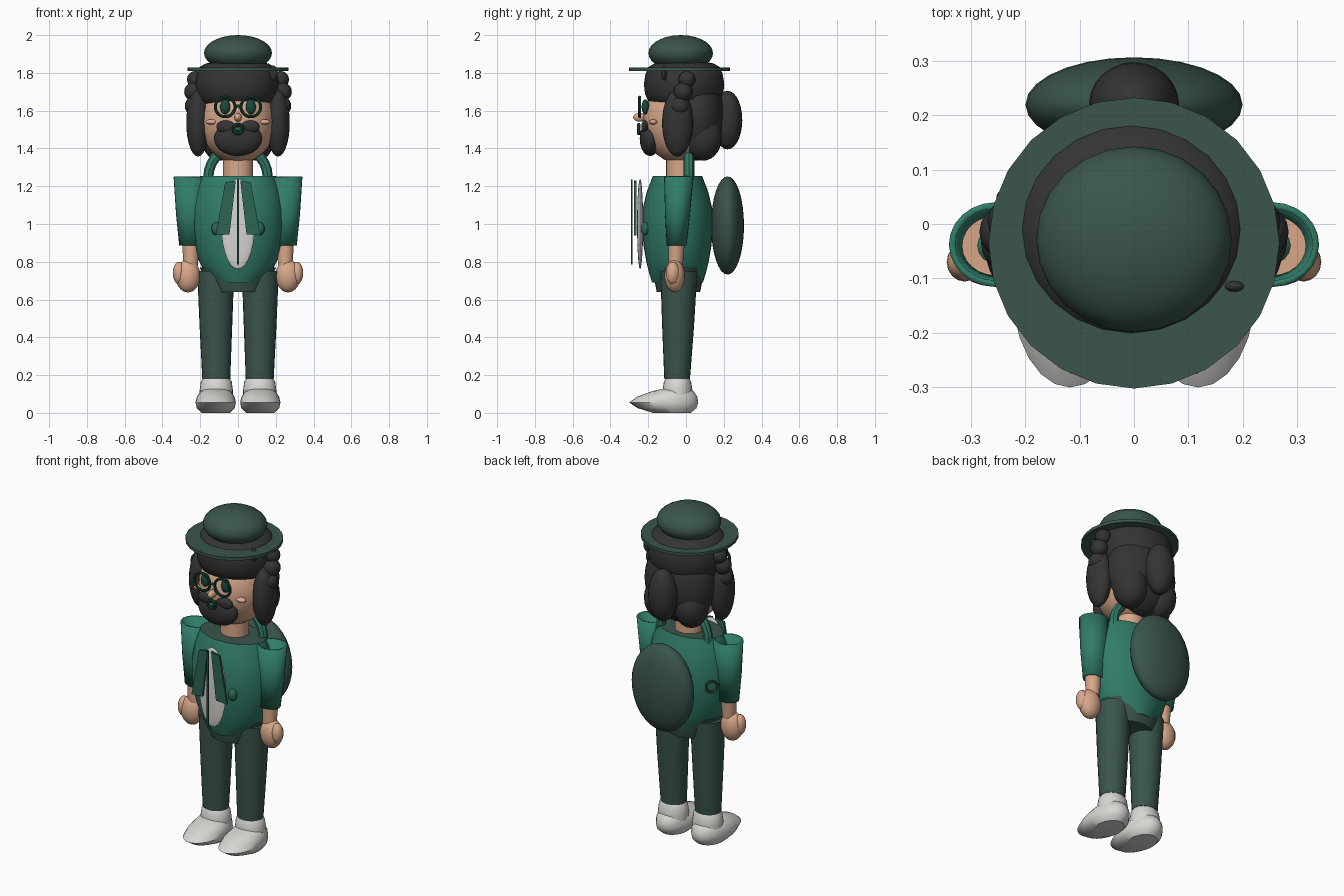
import bpy, bmesh, math
from mathutils import Vector

if "Cube" in bpy.data.objects:
    bpy.data.objects.remove(bpy.data.objects["Cube"])


def material(name, rgb):
    m = bpy.data.materials.new(name)
    m.use_nodes = True
    m.diffuse_color = (*rgb, 1)
    m.node_tree.nodes["Principled BSDF"].inputs["Base Color"].default_value = (*rgb, 1)
    return m


DARK = material("dark green", (0.042, 0.09, 0.07))
GREEN = material("jacket green", (0.03, 0.2, 0.14))
LAPEL = material("lapel green", (0.025, 0.13, 0.09))
TRIM = material("deep teal", (0.01, 0.065, 0.045))
HAIR = material("charcoal hair", (0.034, 0.034, 0.034))
SKIN = material("skin", (0.68, 0.39, 0.25))
CHEEK = material("cheek", (0.75, 0.38, 0.28))
WHITE = material("off white", (0.68, 0.67, 0.64))


def finish(ob, name, mat):
    ob.name = name
    ob.data.materials.append(mat)
    bpy.ops.object.select_all(action='DESELECT')
    ob.select_set(True)
    bpy.context.view_layer.objects.active = ob
    bpy.ops.object.shade_smooth_by_angle(angle=math.radians(40))
    return ob


def from_bmesh(bm, name, mat):
    bmesh.ops.recalc_face_normals(bm, faces=bm.faces)
    me = bpy.data.meshes.new(name)
    bm.to_mesh(me)
    bm.free()
    ob = bpy.data.objects.new(name, me)
    bpy.context.collection.objects.link(ob)
    return finish(ob, name, mat)


def ball(name, loc, size, mat, seg=24):
    bm = bmesh.new()
    bmesh.ops.create_uvsphere(bm, u_segments=seg, v_segments=seg // 2 + 2, radius=1)
    for v in bm.verts:
        v.co = Vector(a * b + c for a, b, c in zip(v.co, size, loc))
    return from_bmesh(bm, name, mat)


def loft(name, rings, mat, seg=24, top=True, bottom=True):
    """Skin of ellipses, each given as x, y, z, x radius, y radius."""
    bm = bmesh.new()
    loops = []
    for x, y, z, rx, ry in rings:
        loops.append([bm.verts.new((x + rx * math.cos(i * math.tau / seg),
                                    y + ry * math.sin(i * math.tau / seg), z))
                      for i in range(seg)])
    for a, b in zip(loops, loops[1:]):
        for i in range(seg):
            j = (i + 1) % seg
            bm.faces.new((a[i], a[j], b[j], b[i]))
    if bottom:
        bm.faces.new(loops[0])
    if top:
        bm.faces.new(loops[-1])
    return from_bmesh(bm, name, mat)


def plate(name, points, y, depth, mat):
    """Flat outline in x and z, given thickness along y."""
    bm = bmesh.new()
    face = bm.faces.new([bm.verts.new((x, y, z)) for x, z in points])
    new = bmesh.ops.extrude_face_region(bm, geom=[face])["geom"]
    for v in new:
        if isinstance(v, bmesh.types.BMVert):
            v.co.y += depth
    return from_bmesh(bm, name, mat)


def ring(name, loc, major, minor, mat, turn=0):
    bpy.ops.mesh.primitive_torus_add(location=loc, major_radius=major, minor_radius=minor,
                                     major_segments=28, minor_segments=8,
                                     rotation=(math.pi / 2, 0, turn))
    return finish(bpy.context.object, name, mat)


# Hat
ball("hat_crown", (0, -0.028, 1.905), (0.18, 0.171, 0.095), DARK)
loft("hat_brim", [(0, -0.035, z, 0.268, 0.268) for z in (1.81, 1.828)], DARK)

# Head and hair
ball("head", (0, -0.03, 1.54), (0.2, 0.2, 0.22), SKIN)
loft("neck", [(0, -0.03, 1.22, 0.08, 0.075), (0, -0.03, 1.4, 0.08, 0.075)], SKIN)
cap = [(1.62, 0.16), (1.65, 0.2), (1.69, 0.218), (1.74, 0.224), (1.79, 0.216),
       (1.83, 0.2), (1.85, 0.165), (1.863, 0.09)]
loft("hair_cap", [(-0.005, -0.01, z, r, r * 0.95) for z, r in cap], HAIR)
ball("hair_back", (0, 0.055, 1.575), (0.215, 0.15, 0.24), HAIR)
ball("hair_bun", (0, 0.22, 1.55), (0.083, 0.078, 0.155), HAIR)
ball("brim_curl", (0.185, -0.115, 1.8), (0.025, 0.014, 0.04), HAIR, 12)

# Beard, mouth and nose
ball("beard", (0, -0.19, 1.452), (0.127, 0.055, 0.092), HAIR)
ring("mouth", (0, -0.25, 1.503), 0.024, 0.009, TRIM)
ball("mouth_lip", (0, -0.25, 1.503), (0.02, 0.006, 0.012), LAPEL, 12)
ball("nose", (0, -0.245, 1.565), (0.02, 0.035, 0.023), SKIN, 16)
ball("glasses_bridge", (0, -0.245, 1.625), (0.02, 0.007, 0.008), TRIM, 12)

# Torso with a dark neckline
body = [(0.69, 0.12, 0.135), (0.74, 0.175, 0.15), (0.8, 0.205, 0.165), (0.88, 0.23, 0.179),
        (0.98, 0.245, 0.188), (1.08, 0.243, 0.184), (1.17, 0.228, 0.163), (1.255, 0.2, 0.13)]
torso = loft("torso", [(0, -0.045, z, a, b) for z, a, b in body], GREEN, 32)
torso.data.materials.append(DARK)
for p in torso.data.polygons:
    if p.normal.z > 0.95:
        p.material_index = 1
loft("hips", [(0, -0.04, 0.64, 0.135, 0.115), (0, -0.04, 0.69, 0.165, 0.125),
              (0, -0.04, 0.77, 0.202, 0.14)], DARK)

# Shirt front, tie line and backpack
ball("shirt_front", (0, -0.243, 1.0), (0.09, 0.016, 0.24), WHITE)
plate("tie_line", [(-0.006, 0.785), (0.006, 0.785), (0.006, 1.235), (-0.006, 1.235)],
      -0.292, 0.009, TRIM)
ball("backpack", (0, 0.22, 0.992), (0.2, 0.087, 0.26), DARK, 28)
ring("pack_strap", (0, 0.015, 1.25), 0.157, 0.027, GREEN)
ring("side_loop", (-0.225, 0.075, 1.0), 0.032, 0.008, DARK, math.radians(50))

# Parts on both sides
for s, side in ((1, "left_"), (-1, "right_")):
    # Hair locks and curls
    ball(side + "lock", (s * 0.212, -0.045, 1.535), (0.062, 0.082, 0.178), HAIR)
    for i, (x, y, z, r) in enumerate(((0.225, 0.005, 1.765, 0.045), (0.235, -0.015, 1.7, 0.05),
                                      (0.23, -0.035, 1.625, 0.052))):
        ball(f"{side}curl_{i}", (s * x, y, z), (r, r, r), HAIR, 16)
    ball(side + "back_lock", (s * 0.1, 0.09, 1.46), (0.095, 0.1, 0.125), HAIR)

    # Face
    ring(side + "lens_rim", (s * 0.068, -0.245, 1.62), 0.052, 0.008, TRIM)
    ball(side + "eye", (s * 0.068, -0.215, 1.62), (0.027, 0.02, 0.04), TRIM, 16)
    ball(side + "cheek", (s * 0.14, -0.173, 1.54), (0.032, 0.022, 0.014), CHEEK, 16)
    ball(side + "moustache", (s * 0.06, -0.215, 1.515), (0.055, 0.022, 0.035), HAIR, 16)

    # Jacket front
    plate(side + "lapel", [(s * 0.012, 1.23), (s * 0.068, 1.22), (s * 0.118, 0.94),
                           (s * 0.045, 0.945)], -0.275, 0.012, LAPEL)
    ball(side + "button", (s * 0.115, -0.215, 0.975), (0.026, 0.024, 0.035), LAPEL, 16)

    # Arm inside an open sleeve
    sleeve = loft(side + "sleeve", [(s * 0.245, -0.05, 0.885, 0.066, 0.052),
                                    (s * 0.25, -0.045, 1.05, 0.078, 0.066),
                                    (s * 0.255, -0.038, 1.25, 0.086, 0.078)],
                  GREEN, top=False, bottom=False)
    wall = sleeve.modifiers.new("wall", 'SOLIDIFY')
    wall.thickness = 0.012
    loft(side + "arm", [(s * 0.25, -0.055, 0.78, 0.038, 0.038),
                        (s * 0.25, -0.05, 0.9, 0.046, 0.043),
                        (s * 0.255, -0.04, 1.19, 0.062, 0.055)], SKIN)
    ball(side + "shoulder", (s * 0.25, -0.04, 1.17), (0.045, 0.04, 0.04), GREEN, 16)
    ball(side + "hand", (s * 0.265, -0.06, 0.725), (0.066, 0.054, 0.087), SKIN)
    ball(side + "thumb", (s * 0.312, -0.07, 0.74), (0.033, 0.036, 0.06), SKIN, 16)

    # Trouser leg
    loft(side + "leg", [(s * 0.115, -0.047, 0.18, 0.074, 0.068),
                        (s * 0.117, -0.042, 0.45, 0.086, 0.084),
                        (s * 0.118, -0.038, 0.75, 0.098, 0.098)], DARK)

    # Shoe and its ankle collar
    shoe = [(-0.075, 0, 0.075, 0.1), (-0.1, 0.025, 0.1, 0.155), (-0.118, 0.055, 0.107, 0.183),
            (-0.1, 0.085, 0.1, 0.16), (-0.07, 0.115, 0.08, 0.11), (-0.05, 0.13, 0.05, 0.06)]
    loft(side + "shoe", [(s * 0.118, y, z, a, b) for y, z, a, b in shoe], WHITE)
    collar = [(0.08, 0.088, 0.08), (0.12, 0.088, 0.079), (0.165, 0.082, 0.072), (0.188, 0.065, 0.058)]
    loft(side + "ankle", [(s * 0.115, -0.045, z, a, b) for z, a, b in collar], WHITE)
